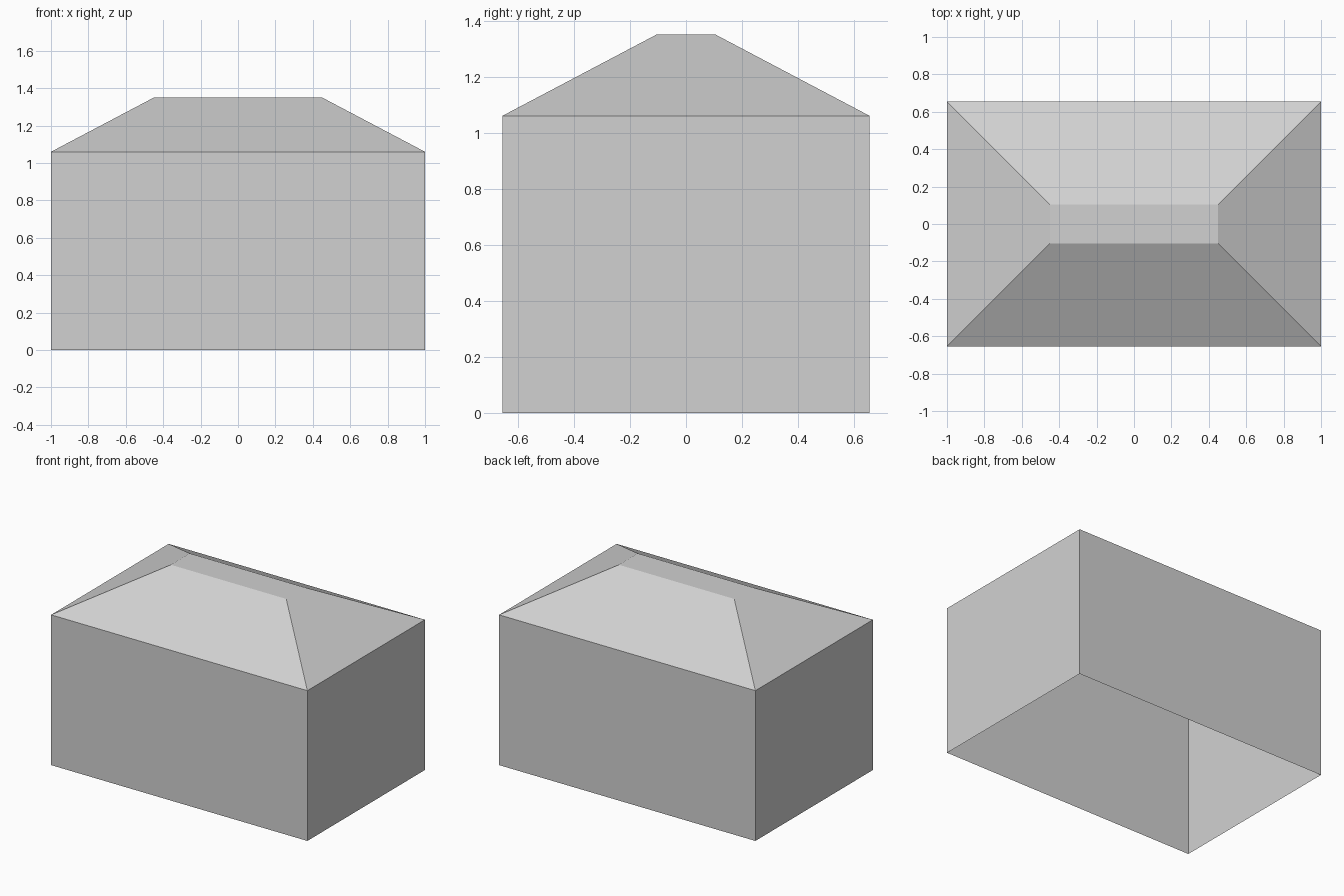
import bpy
import bmesh

# Remove the default cube only
cube = bpy.data.objects.get("Cube")
if cube:
    bpy.data.objects.remove(cube, do_unlink=True)

EAVES, TOP = 1.06, 1.35
HALF_X, HALF_Y = 1.0, 0.655
TOP_X, TOP_Y = 0.45, 0.105

# One plain grey for the whole building
grey = bpy.data.materials.new("light_grey")
grey.use_nodes = True
colour = (0.64, 0.64, 0.64, 1.0)
grey.diffuse_color = colour
grey.node_tree.nodes["Principled BSDF"].inputs["Base Color"].default_value = colour


def ring(bm, hx, hy, z):
    """Rectangle of vertices, counter-clockwise from above."""
    return [bm.verts.new((sx * hx, sy * hy, z))
            for sx, sy in ((-1, -1), (1, -1), (1, 1), (-1, 1))]


def shell(name, lower, upper, capped):
    """Four flat sides between two rectangles, open below."""
    bm = bmesh.new()
    a, b = ring(bm, *lower), ring(bm, *upper)
    for i in range(4):
        j = (i + 1) % 4
        bm.faces.new((a[i], a[j], b[j], b[i]))
    if capped:
        bm.faces.new(b)
    mesh = bpy.data.meshes.new(name)
    bm.to_mesh(mesh)
    bm.free()
    mesh.materials.append(grey)
    obj = bpy.data.objects.new(name, mesh)
    bpy.context.collection.objects.link(obj)
    return obj


# Walls without a floor, and a hipped roof with a flat top
shell("walls", (HALF_X, HALF_Y, 0), (HALF_X, HALF_Y, EAVES), False)
shell("hipped_roof", (HALF_X, HALF_Y, EAVES), (TOP_X, TOP_Y, TOP), True)
